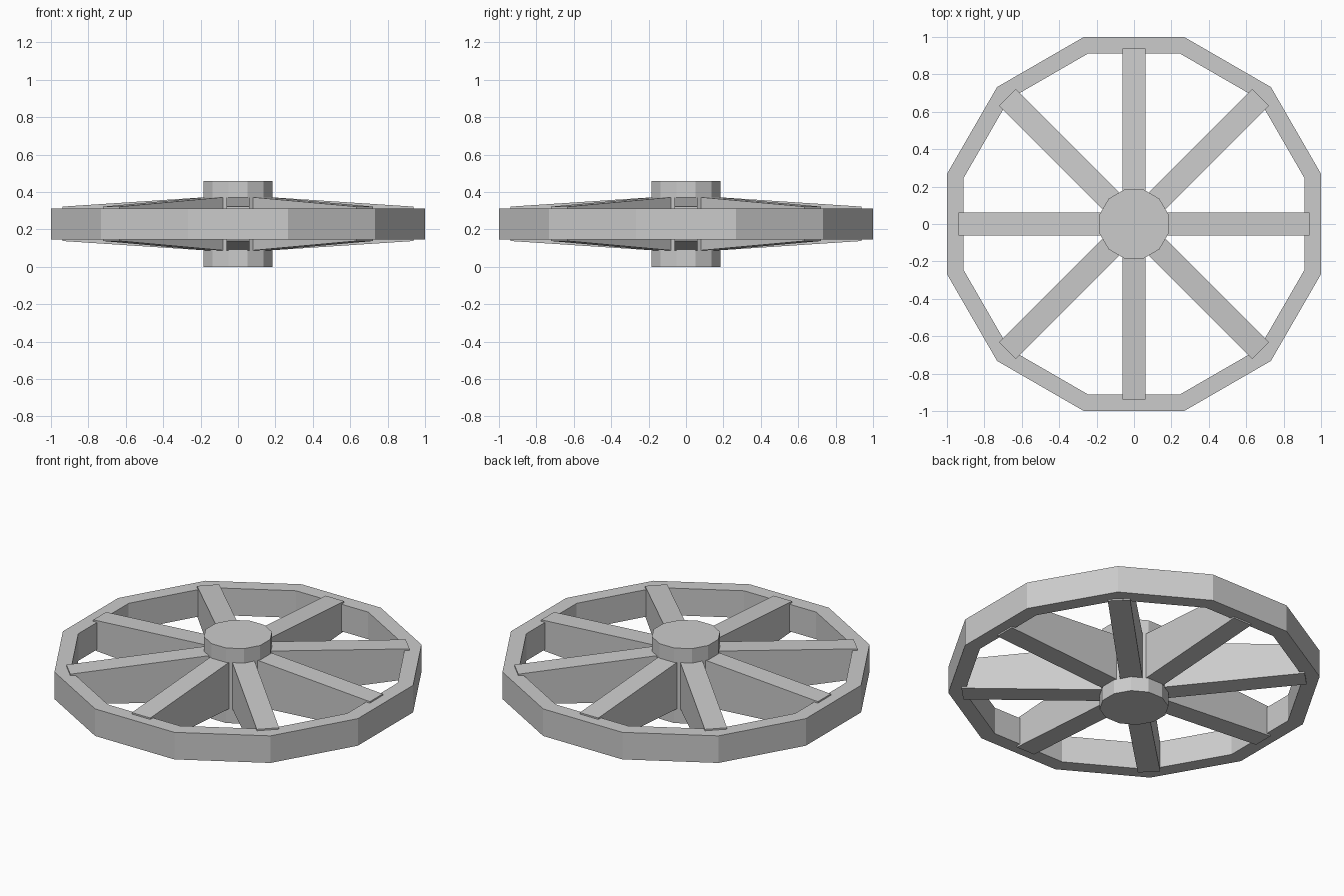
import bpy
from math import cos, sin, pi

if "Cube" in bpy.data.objects:
    bpy.data.objects.remove(bpy.data.objects["Cube"])

MID = 0.23                      # height of the wheel's mid plane
SIDES = 12


def make(name, verts, faces):
    mesh = bpy.data.meshes.new(name)
    mesh.from_pydata(verts, [], faces)
    obj = bpy.data.objects.new(name, mesh)
    bpy.context.collection.objects.link(obj)
    return obj


def ring(apothem, z):
    r = apothem / cos(pi / SIDES)
    return [(r * cos((k + 0.5) * 2 * pi / SIDES), r * sin((k + 0.5) * 2 * pi / SIDES), z)
            for k in range(SIDES)]


def band(a, b):
    # quads joining ring number a to ring number b
    return [(a * SIDES + i, a * SIDES + (i + 1) % SIDES,
             b * SIDES + (i + 1) % SIDES, b * SIDES + i) for i in range(SIDES)]


# Rim: rectangular section swept round twelve sides
h = 0.083
rim_verts = ring(1.0, MID - h) + ring(1.0, MID + h) + ring(0.912, MID + h) + ring(0.912, MID - h)
make("rim", rim_verts, band(0, 1) + band(1, 2) + band(2, 3) + band(3, 0))

# Hub: twelve-sided drum
make("hub", ring(0.185, 0) + ring(0.185, 2 * MID),
     band(0, 1) + [tuple(reversed(range(SIDES))), tuple(range(SIDES, 2 * SIDES))])

# Spokes: boards that taper in height towards the rim
for i in range(8):
    inner, outer = 0.175, (0.957 if i % 2 else 0.938)
    w = 0.0625
    verts = [(x, y, MID + s * hh) for x, hh in ((inner, 0.142), (outer, 0.092))
             for y, s in ((-w, -1), (w, -1), (w, 1), (-w, 1))]
    spoke = make(f"spoke_{i + 1}", verts,
                 [(0, 3, 2, 1), (4, 5, 6, 7), (0, 1, 5, 4),
                  (1, 2, 6, 5), (2, 3, 7, 6), (3, 0, 4, 7)])
    spoke.rotation_euler.z = i * pi / 4
